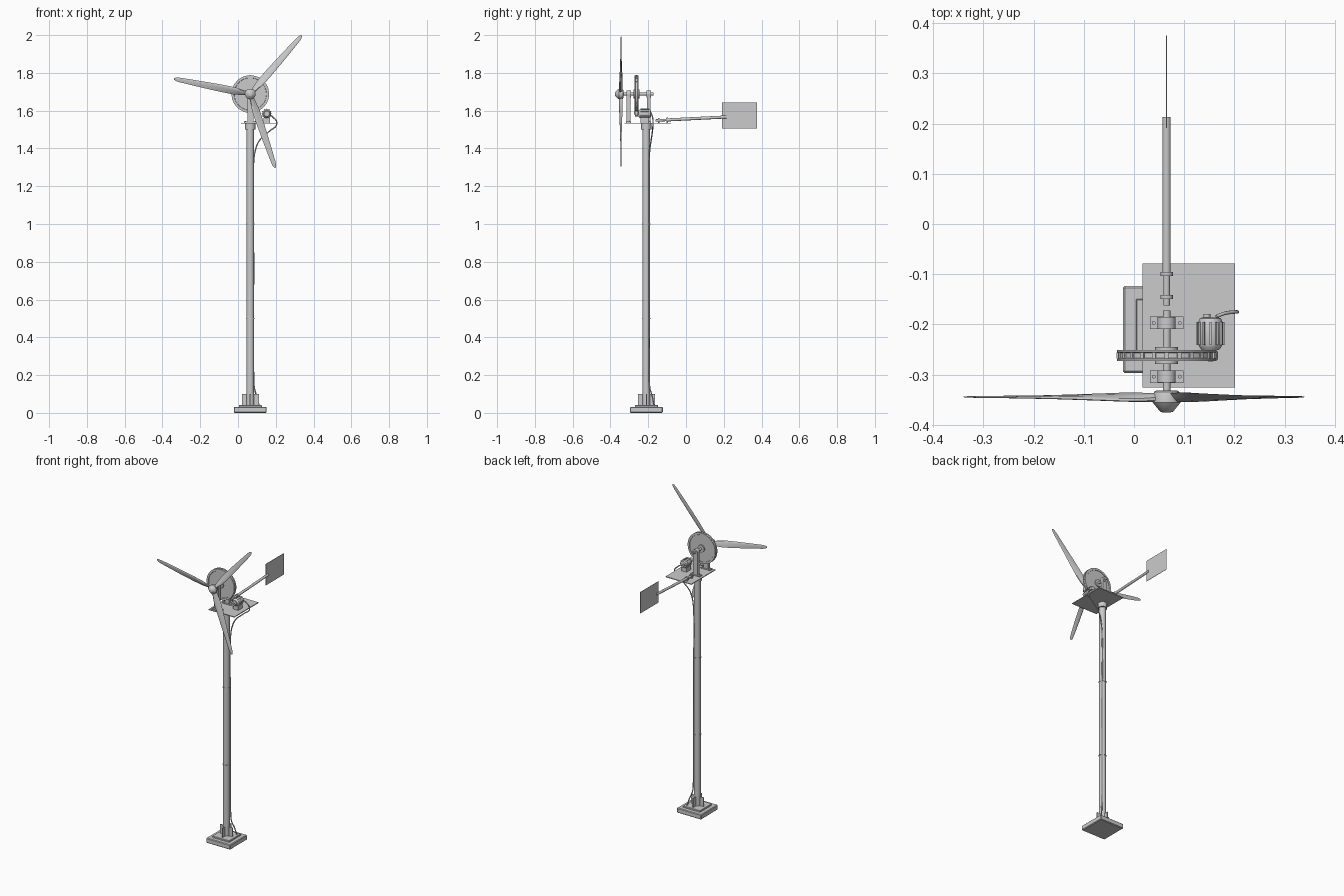
import bpy, bmesh, math
from mathutils import Vector, Matrix

if "Cube" in bpy.data.objects:
    bpy.data.objects.remove(bpy.data.objects["Cube"])

CX, CY = 0.065, -0.21          # tower axis
SZ = 1.688                     # rotor shaft height


def finish(name, bm, smooth=True):
    bmesh.ops.recalc_face_normals(bm, faces=bm.faces)
    me = bpy.data.meshes.new(name)
    bm.to_mesh(me)
    bm.free()
    ob = bpy.data.objects.new(name, me)
    bpy.context.collection.objects.link(ob)
    if smooth:
        bpy.ops.object.select_all(action='DESELECT')
        ob.select_set(True)
        bpy.context.view_layer.objects.active = ob
        bpy.ops.object.shade_smooth_by_angle(angle=math.radians(35))
    return ob


def box(name, c, s, bevel=0.0, rot=0.0, axis='Z'):
    bm = bmesh.new()
    m = Matrix.Translation(c) @ Matrix.Rotation(rot, 4, axis) @ Matrix.Diagonal((*s, 1))
    bmesh.ops.create_cube(bm, size=1, matrix=m)
    if bevel:
        bmesh.ops.bevel(bm, geom=bm.edges[:], offset=bevel, segments=1, affect='EDGES')
    return finish(name, bm, False)


def cyl(name, a, b, r, r2=None, n=32):
    a, b = Vector(a), Vector(b)
    d = b - a
    bm = bmesh.new()
    m = Matrix.Translation((a + b) / 2) @ d.to_track_quat('Z', 'Y').to_matrix().to_4x4()
    bmesh.ops.create_cone(bm, cap_ends=True, segments=n, radius1=r,
                          radius2=r if r2 is None else r2, depth=d.length, matrix=m)
    return finish(name, bm)


def lathe_y(name, profile, cx, cz, n=48):
    """Spin (radius, y) points about an axis parallel to y."""
    bm = bmesh.new()
    rings = []
    for r, y in profile:
        rings.append([bm.verts.new((cx + r * math.cos(2 * math.pi * i / n), y,
                                    cz + r * math.sin(2 * math.pi * i / n))) for i in range(n)])
    for p, q in zip(rings, rings[1:]):
        for i in range(n):
            j = (i + 1) % n
            bm.faces.new((p[i], p[j], q[j], q[i]))
    bm.faces.new(rings[0])
    bm.faces.new(rings[-1])
    return finish(name, bm)


def tube(name, pts, r):
    cu = bpy.data.curves.new(name, 'CURVE')
    cu.dimensions = '3D'
    cu.bevel_depth = r
    cu.bevel_resolution = 2
    cu.resolution_u = 6
    cu.use_fill_caps = True
    sp = cu.splines.new('BEZIER')
    sp.bezier_points.add(len(pts) - 1)
    for bp, p in zip(sp.bezier_points, pts):
        bp.co = p
        bp.handle_left_type = bp.handle_right_type = 'AUTO'
    ob = bpy.data.objects.new(name, cu)
    bpy.context.collection.objects.link(ob)
    bpy.ops.object.select_all(action='DESELECT')
    ob.select_set(True)
    bpy.context.view_layer.objects.active = ob
    bpy.ops.object.convert(target='MESH')


# Base with crossed gussets
box("base_slab", (CX, CY, 0.016), (0.174, 0.174, 0.032), 0.004)
box("base_step", (CX, CY, 0.036), (0.122, 0.122, 0.012), 0.002)
for i in range(4):
    a = i * math.pi / 2
    box(f"gusset_{i}", (CX + 0.03 * math.cos(a), CY + 0.03 * math.sin(a), 0.07),
        (0.03, 0.006, 0.06), rot=a)

# Tower pole in three lengths, with joint rings and top collar
cyl("tower_pole", (CX, CY, 0.035), (CX, CY, 1.52), 0.02)
for z in (0.5, 1.0):
    cyl("pole_joint", (CX, CY, z - 0.003), (CX, CY, z + 0.003), 0.0225)
cyl("top_collar", (CX, CY, 1.5), (CX, CY, 1.531), 0.027)

# Nacelle plate
box("nacelle_plate", (0.109, -0.202, 1.5335), (0.185, 0.247, 0.005))

# Bearing stands with feet, bolts and round caps
for tag, y in (("front", -0.304), ("rear", -0.197)):
    box(tag + "_stand_foot", (CX, y, 1.539), (0.067, 0.025, 0.007))
    box(tag + "_stand", (CX, y, 1.61), (0.032, 0.02, 0.15))
    cyl(tag + "_bearing", (CX, y - 0.012, SZ), (CX, y + 0.012, SZ), 0.018)
    for s in (-1, 1):
        cyl(tag + "_foot_bolt", (CX + s * 0.026, y, 1.54), (CX + s * 0.026, y, 1.546), 0.004, n=6)

# Main shaft and large drive wheel
cyl("main_shaft", (CX, -0.36, SZ), (CX, -0.172, SZ), 0.0075)
lathe_y("drive_wheel", [(0.023, -0.279), (0.023, -0.271), (0.085, -0.271), (0.086, -0.273),
                        (0.099, -0.273), (0.099, -0.269), (0.096, -0.267), (0.096, -0.257),
                        (0.099, -0.255), (0.099, -0.251), (0.086, -0.251), (0.085, -0.253),
                        (0.023, -0.253), (0.023, -0.245)], CX, SZ, 64)
for i in range(24):
    a = i * math.tau / 24
    box("wheel_tooth", (CX + 0.097 * math.cos(a), -0.262, SZ + 0.097 * math.sin(a)),
        (0.005, 0.012, 0.008), rot=-a, axis='Y')

# Generator with cooling fins, cradle and pinion
GX, GZ = 0.152, 1.584
lathe_y("generator_body", [(0.017, -0.251), (0.021, -0.246), (0.024, -0.24), (0.024, -0.195),
                           (0.021, -0.188), (0.016, -0.186)], GX, GZ, 32)
for i in range(12):
    a = i * math.tau / 12
    box("generator_fin", (GX + 0.025 * math.cos(a), -0.218, GZ + 0.025 * math.sin(a)),
        (0.006, 0.045, 0.004), rot=-a, axis='Y')
cyl("generator_shaft", (GX, -0.274, GZ), (GX, -0.245, GZ), 0.005, n=16)
cyl("generator_pinion", (GX, -0.27, GZ), (GX, -0.254, GZ), 0.015, n=20)
cyl("generator_terminal", (GX - 0.007, -0.188, GZ), (GX - 0.007, -0.179, GZ), 0.007, n=16)
box("generator_cradle", (GX, -0.218, 1.549), (0.036, 0.045, 0.028))

# Hub and blunt nose cone
lathe_y("hub_and_nose", [(0.02, -0.331), (0.025, -0.334), (0.028, -0.345), (0.028, -0.355),
                         (0.013, -0.3735), (0.008, -0.375)], CX, SZ, 32)

# Three twisted, tapered blades: (radius, chord, thickness, pitch in degrees)
SECTIONS = [(0.015, 0.024, 0.016, 32), (0.05, 0.034, 0.013, 29), (0.09, 0.042, 0.010, 23),
            (0.15, 0.041, 0.008, 17), (0.23, 0.036, 0.006, 11), (0.31, 0.030, 0.005, 7),
            (0.38, 0.024, 0.004, 5), (0.402, 0.018, 0.003, 4), (0.412, 0.007, 0.002, 4)]
FOIL = [(-0.5, 0), (-0.42, 0.35), (-0.2, 0.5), (0.15, 0.35), (0.5, 0.0),
        (0.15, -0.3), (-0.2, -0.45), (-0.42, -0.3)]
for k in range(3):
    a = math.radians(48.7 + 120 * k)
    u = Vector((math.cos(a), 0, math.sin(a)))
    t = Vector((-math.sin(a), 0, math.cos(a)))
    bm = bmesh.new()
    rings = []
    for r, c, th, tw in SECTIONS:
        ct, st = math.cos(math.radians(tw)), math.sin(math.radians(tw))
        rings.append([bm.verts.new(Vector((CX, -0.344, SZ)) + u * r
                                   + t * (p * c * ct - q * th * st)
                                   + Vector((0, p * c * st + q * th * ct, 0))) for p, q in FOIL])
    n = len(FOIL)
    for p, q in zip(rings, rings[1:]):
        for i in range(n):
            j = (i + 1) % n
            bm.faces.new((p[i], p[j], q[j], q[i]))
    bm.faces.new(rings[0])
    bm.faces.new(rings[-1])
    finish(f"blade_{k}", bm)

# Tail boom, clamps and vane
def boom_z(y):
    return 1.548 + (y + 0.16) * 0.05

cyl("tail_boom_root", (CX, -0.162, boom_z(-0.162)), (CX, -0.09, boom_z(-0.09)), 0.0065)
cyl("tail_boom", (CX, -0.1, boom_z(-0.1)), (CX, 0.213, boom_z(0.213)), 0.008)
for y in (-0.145, -0.1):
    cyl("boom_clamp", (CX, y - 0.004, boom_z(y)), (CX, y + 0.004, boom_z(y)), 0.0125)
    box("boom_clamp_foot", (CX, y, 1.54), (0.014, 0.008, 0.012))
box("tail_vane", (CX, 0.283, 1.575), (0.002, 0.184, 0.138))

# Power cable: generator, over the plate edge, down the pole to the base
tube("power_cable", [(GX + 0.012, -0.184, GZ - 0.004), (0.18, -0.178, 1.57), (0.206, -0.175, 1.532),
                     (0.165, -0.178, 1.49), (0.112, -0.185, 1.44), (0.092, -0.192, 1.39),
                     (0.083, -0.194, 1.33), (0.083, -0.194, 0.8), (0.083, -0.194, 0.2),
                     (0.087, -0.191, 0.13), (0.1, -0.178, 0.085), (0.112, -0.17, 0.038)], 0.0035)
